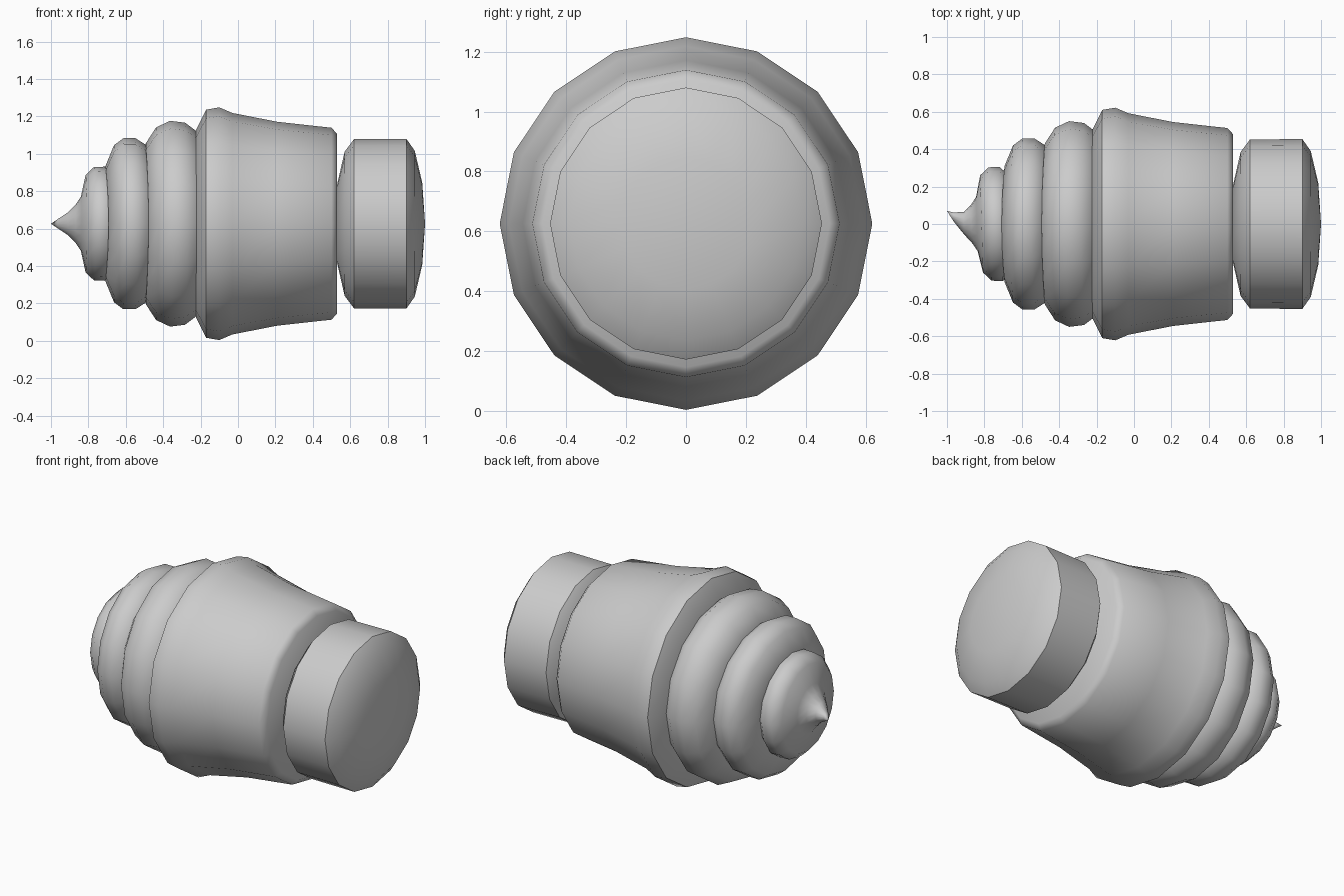
import bpy, bmesh
from math import sin, cos, pi, radians

if "Cube" in bpy.data.objects:
    bpy.data.objects.remove(bpy.data.objects["Cube"])

SIDES = 16
AXIS_Z = 0.626


def lathe(name, profile, warp=0.0, tilt=0.0, bend=None):
    """Revolve (x, radius) points round the x axis; radius 0 closes an end.
    warp/tilt shift rings slightly along x, bend maps ring index to a y offset."""
    bend = bend or {}
    bm = bmesh.new()
    rings = []
    for i, (x, r) in enumerate(profile):
        dy = bend.get(i, 0)
        if r == 0:
            rings.append([bm.verts.new((x, dy, AXIS_Z))])
            continue
        ring = []
        for k in range(SIDES):
            a = 2 * pi * k / SIDES
            y = r * sin(a)
            ring.append(bm.verts.new((x - warp * cos(2 * a) - tilt * y,
                                      y + dy, AXIS_Z + r * cos(a))))
        rings.append(ring)
    for a, b in zip(rings, rings[1:]):
        for k in range(SIDES):
            n = (k + 1) % SIDES
            if len(a) == 1:
                bm.faces.new((a[0], b[k], b[n]))
            elif len(b) == 1:
                bm.faces.new((a[k], b[0], a[n]))
            else:
                bm.faces.new((a[k], b[k], b[n], a[n]))
    bmesh.ops.recalc_face_normals(bm, faces=bm.faces[:])
    mesh = bpy.data.meshes.new(name)
    bm.to_mesh(mesh)
    bm.free()
    ob = bpy.data.objects.new(name, mesh)
    bpy.context.collection.objects.link(ob)
    bpy.ops.object.select_all(action='DESELECT')
    ob.select_set(True)
    bpy.context.view_layer.objects.active = ob
    bpy.ops.object.shade_smooth_by_angle(angle=radians(50))
    return ob


# Top swirl with its curled, off-centre tip
lathe("swirl_tip", [(-1.0, 0), (-0.965, 0.024), (-0.91, 0.06), (-0.87, 0.10),
                    (-0.84, 0.145), (-0.815, 0.26), (-0.77, 0.303),
                    (-0.71, 0.305), (-0.66, 0.26), (-0.66, 0)],
      tilt=0.03, bend={0: 0.07, 1: 0.038, 2: 0.004})

# Two wider swirl layers
lathe("swirl_middle", [(-0.68, 0), (-0.70, 0.25), (-0.70, 0.31), (-0.655, 0.42),
                       (-0.605, 0.457), (-0.54, 0.457), (-0.49, 0.425),
                       (-0.44, 0.36), (-0.44, 0)], warp=0.008)
lathe("swirl_lower", [(-0.46, 0), (-0.49, 0.38), (-0.485, 0.43), (-0.43, 0.515),
                      (-0.355, 0.55), (-0.275, 0.54), (-0.215, 0.495),
                      (-0.18, 0.44), (-0.18, 0)], warp=0.008)

# Flared cup with a rounded rim
lathe("cup", [(-0.22, 0), (-0.225, 0.50), (-0.17, 0.61), (-0.10, 0.622),
              (-0.03, 0.592), (0.21, 0.545), (0.50, 0.513), (0.53, 0.48),
              (0.53, 0)])

# Stubby foot of the cup
lathe("foot", [(0.52, 0), (0.53, 0.21), (0.57, 0.385), (0.62, 0.452),
               (0.90, 0.454), (0.945, 0.39), (0.985, 0.22), (1.0, 0)])
